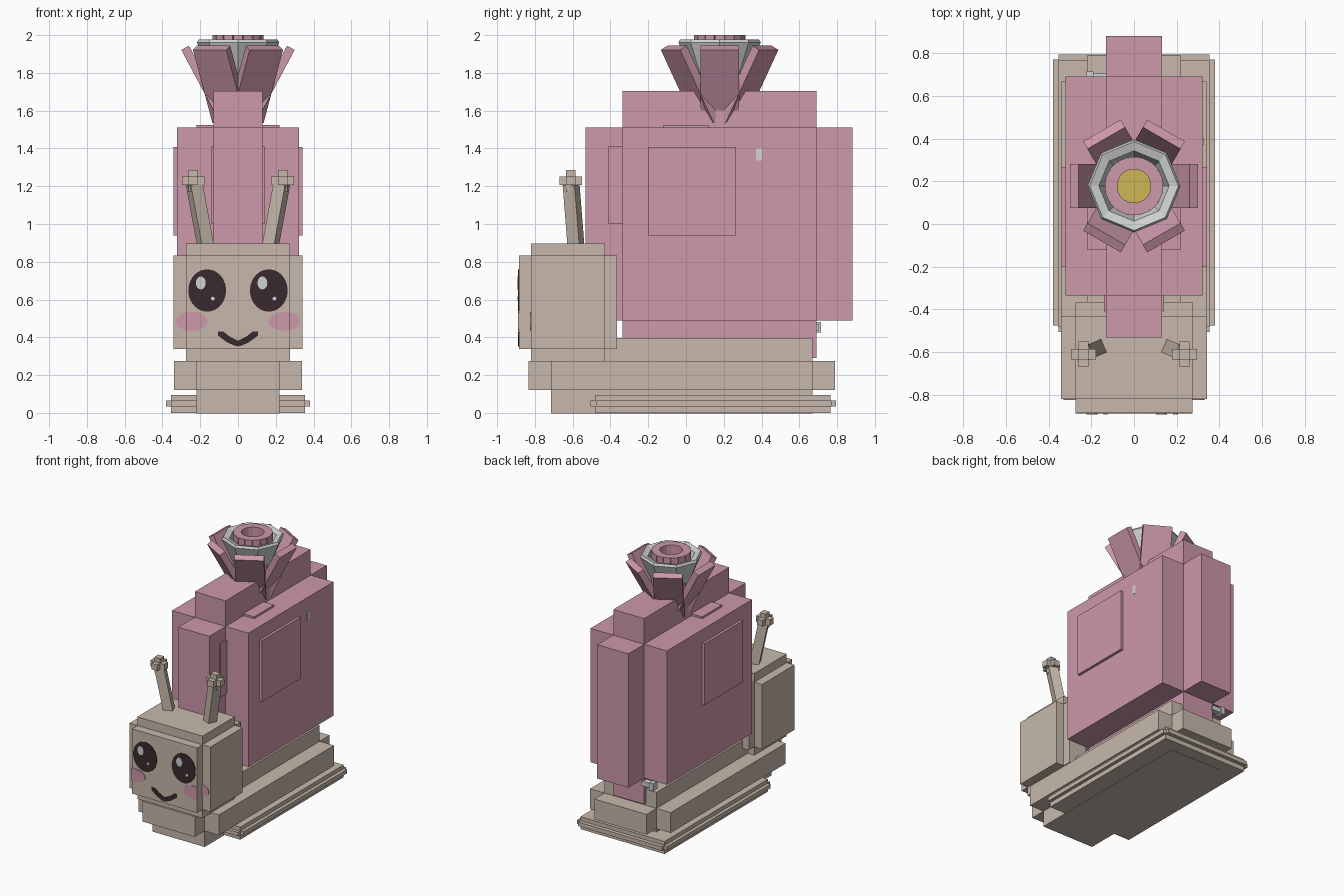
import bpy, bmesh, math
from mathutils import Matrix, Vector

if "Cube" in bpy.data.objects:
    bpy.data.objects.remove(bpy.data.objects["Cube"])


def material(name, r, g, b):
    lin = [((c / 255 + 0.055) / 1.055) ** 2.4 for c in (r, g, b)]
    m = bpy.data.materials.new(name)
    m.diffuse_color = (*lin, 1)
    m.use_nodes = True
    m.node_tree.nodes["Principled BSDF"].inputs["Base Color"].default_value = m.diffuse_color
    return m


BEIGE = material("beige", 199, 185, 172)
PINK = material("dusty pink", 205, 152, 171)
WHITE = material("pale grey", 208, 212, 209)
DARK = material("dark brown", 58, 42, 46)
YELLOW = material("yellow", 205, 182, 84)


def finish(bm, name, mat):
    bmesh.ops.recalc_face_normals(bm, faces=bm.faces[:])
    me = bpy.data.meshes.new(name)
    bm.to_mesh(me)
    bm.free()
    me.materials.append(mat)
    ob = bpy.data.objects.new(name, me)
    bpy.context.collection.objects.link(ob)
    return ob


def add_box(bm, x, y, z, mat=Matrix()):
    size = [b - a for a, b in (x, y, z)]
    mid = [(a + b) / 2 for a, b in (x, y, z)]
    bmesh.ops.create_cube(bm, size=1, matrix=mat @ Matrix.Translation(mid) @ Matrix.Diagonal((*size, 1)))


def boxes(name, mat, *specs):
    bm = bmesh.new()
    for s in specs:
        add_box(bm, *s)
    return finish(bm, name, mat)


def stepped_block(name, mat, x, y, z):
    """Three crossing boxes; each axis is (inner low, inner high, step)."""
    inner = [(a, b) for a, b, _ in (x, y, z)]
    specs = []
    for i, (a, b, d) in enumerate((x, y, z)):
        if d:
            s = list(inner)
            s[i] = (a - d, b + d)
            specs.append(s)
    return boxes(name, mat, *specs)


def plate(name, mat, pts, y, depth=0.004):
    """Thin painted plate on a surface facing -y."""
    bm = bmesh.new()
    f = bm.faces.new([bm.verts.new((px, y, pz)) for px, pz in pts])
    ext = bmesh.ops.extrude_face_region(bm, geom=[f])
    bmesh.ops.translate(bm, vec=(0, -depth, 0),
                        verts=[v for v in ext["geom"] if isinstance(v, bmesh.types.BMVert)])
    return finish(bm, name, mat)


def ellipse(cx, cz, rx, rz, lo=-9, hi=9, n=32):
    pts = []
    for i in range(n):
        a = 2 * math.pi * (i + 0.5) / n
        pts.append((min(max(cx + rx * math.cos(a), lo), hi), cz + rz * math.sin(a)))
    return pts


# Foot and lower body
boxes("foot_plate", BEIGE, ((-.355, .355), (-.48, .765), (0, .095)))
boxes("foot_rim", BEIGE, ((-.38, .38), (-.475, .77), (.035, .065)),
      ((-.354, .354), (-.505, .795), (.035, .065)))
stepped_block("body", BEIGE, (-.22, .22, .12), (-.715, .67, .12), (.12, .275, .122))

# Head
stepped_block("head", BEIGE, (-.275, .275, .066), (-.82, -.43, .065), (.338, .832, .066))

# Antennae
for s, side in ((-1, "left"), (1, "right")):
    bottom, top = Vector((s * .165, -.58, .85)), Vector((s * .235, -.61, 1.23))
    rot = (top - bottom).to_track_quat("Z", "Y").to_matrix().to_4x4()
    bm = bmesh.new()
    add_box(bm, (-.034, .034), (-.034, .034), (0, (top - bottom).length - .02), Matrix.Translation(bottom) @ rot)
    finish(bm, side + "_antenna", BEIGE)
    cx = s * .237
    stepped_block(side + "_antenna_tip", BEIGE, (cx - .024, cx + .024, .035),
                  (-.634, -.586, .035), (1.206, 1.252, .035))

# Face
FACE = -.885
for s, side in ((-1, "left"), (1, "right")):
    cx = s * .163
    plate(side + "_eye", DARK, ellipse(cx, .648, .1, .112), FACE)
    plate(side + "_eye_glint", WHITE, ellipse(cx - .034, .688, .026, .034), FACE - .003)
    plate(side + "_eye_spark", WHITE, ellipse(cx + .03, .605, .01, .01), FACE - .003)
    lo, hi = sorted((0, s * .275))
    plate(side + "_cheek_front", PINK, ellipse(s * .245, .485, .085, .05, lo, hi), FACE)
    lo, hi = sorted((s * .275, s * .34))
    plate(side + "_cheek_side", PINK, ellipse(s * .245, .485, .085, .05, lo, hi), -.885 + .065)
half = [(0, .382), (.045, .405), (.08, .432), (.107, .432), (.107, .41), (.06, .375), (.02, .356), (0, .352)]
for s, side in ((-1, "left"), (1, "right")):
    plate(side + "_smile", DARK, [(s * x, z) for x, z in half], FACE)

# Shell: three crossing slabs with raised panels
Y, Z = (-.335, .69), (.49, 1.51)
boxes("shell", PINK, ((-.322, .322), Y, Z), ((-.131, .131), (-.532, .882), Z),
      ((-.13, .13), Y, (.29, 1.705)))
for s, side in ((-1, "left"), (1, "right")):
    def span(a, b):
        return tuple(sorted((s * a, s * b)))
    boxes(side + "_shell_panels", PINK,
          (span(.3, .342), (-.2, .265), (.94, 1.408)),
          (span(.1, .22), (-.12, .12), (1.49, 1.525)),
          (span(.1, .14), (-.41, -.32), (1.0, 1.41)))
boxes("shell_fleck", WHITE, ((.30, .325), (.37, .402), (1.335, 1.4)))
boxes("shell_rear_studs", WHITE, ((-.222, -.19), (.66, .715), (.425, .48)),
      ((-.19, -.12), (.66, .705), (.435, .47)))

# Flower petals
CENTRE = Matrix.Translation((0, .178, 0))
bm = bmesh.new()
for i in range(6):
    m = (CENTRE @ Matrix.Rotation(i * math.pi / 3, 4, "Z") @ Matrix.Translation((.28, 0, 1.933))
         @ Matrix.Rotation(math.radians(28), 4, "Y"))
    add_box(bm, (-.023, .023), (-.102, .102), (-.44, 0), m)
finish(bm, "petals", PINK)

# Flower cup: eight-sided flared shell
bm = bmesh.new()
profile = [(.07, 1.62), (.218, 1.962), (.208, 1.978), (.165, 1.965), (.085, 1.74)]
rings = []
for r, z in profile:
    rings.append([bm.verts.new((r * math.cos(i * math.pi / 4), .178 + r * math.sin(i * math.pi / 4), z))
                  for i in range(8)])
for a, b in zip(rings, rings[1:]):
    for i in range(8):
        j = (i + 1) % 8
        bm.faces.new((a[i], a[j], b[j], b[i]))
bm.faces.new(rings[0])
bm.faces.new(rings[-1])
finish(bm, "flower_cup", WHITE)

# Ring of upright stamens
bm = bmesh.new()
for i in range(16):
    add_box(bm, (.078, .136), (-.025, .025), (1.7, 2.0),
            CENTRE @ Matrix.Rotation(i * math.pi / 8, 4, "Z"))
finish(bm, "stamens", PINK)

# Yellow flower centre
bm = bmesh.new()
bmesh.ops.create_cone(bm, cap_ends=True, segments=10, radius1=.085, radius2=.085, depth=.1,
                      matrix=CENTRE @ Matrix.Translation((0, 0, 1.76)))
finish(bm, "flower_centre", YELLOW)
